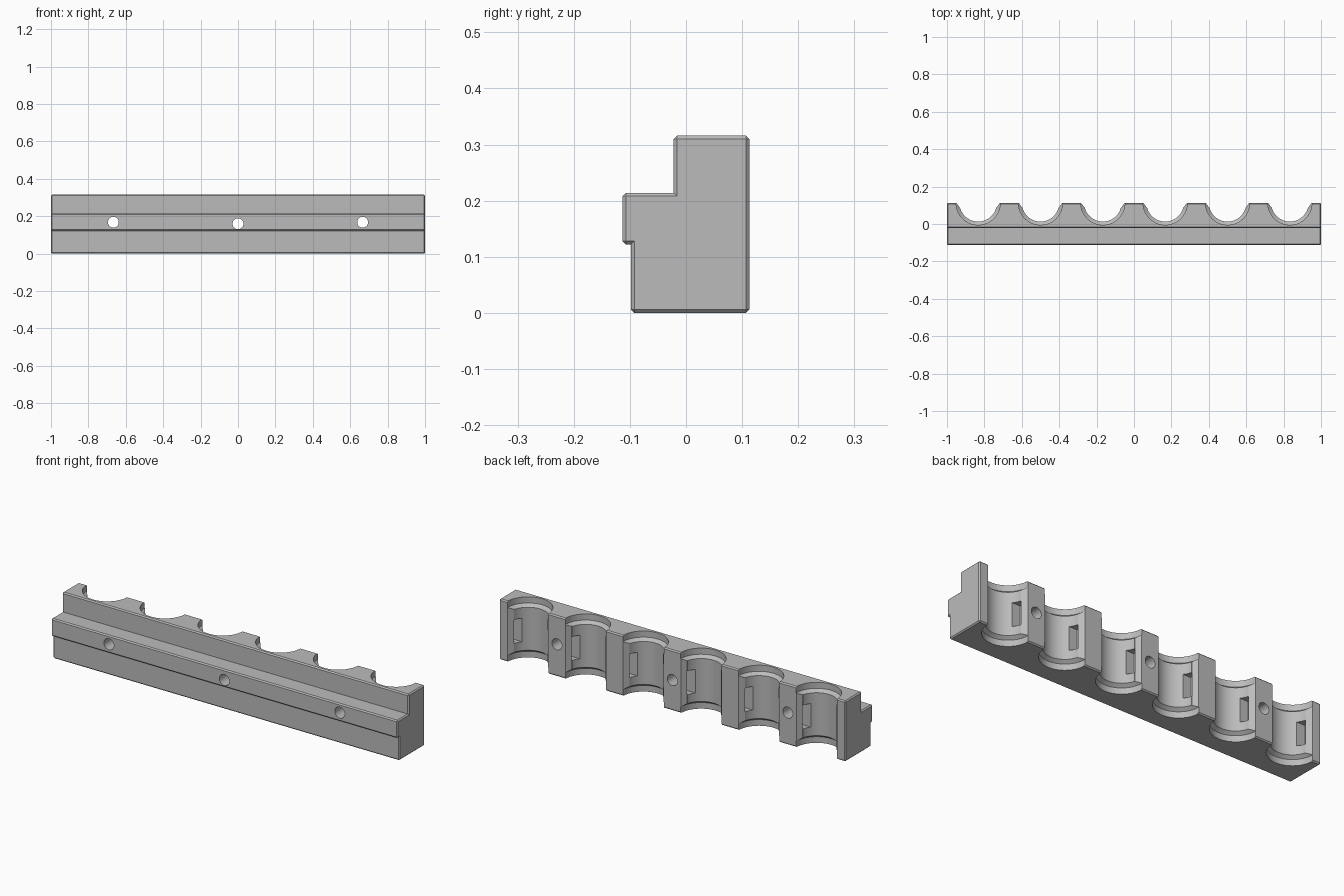
import bpy, bmesh
from math import cos, sin, tau

cube = bpy.data.objects.get("Cube")
if cube:
    bpy.data.objects.remove(cube, do_unlink=True)

BACK = 0.113          # y of the back face, also the axis of every bore
CHAMFER = 0.006
PITCH = 1 / 3
BORES = [PITCH * (i - 2.5) for i in range(6)]

grey = bpy.data.materials.new("plain_grey")
grey.use_nodes = True
grey.diffuse_color = (0.5, 0.5, 0.5, 1)
grey.node_tree.nodes["Principled BSDF"].inputs["Base Color"].default_value = (0.5, 0.5, 0.5, 1)


def finish(bm, name):
    """Turn a bmesh into a linked object."""
    bmesh.ops.remove_doubles(bm, verts=bm.verts, dist=1e-5)
    bmesh.ops.recalc_face_normals(bm, faces=bm.faces)
    mesh = bpy.data.meshes.new(name)
    bm.to_mesh(mesh)
    bm.free()
    obj = bpy.data.objects.new(name, mesh)
    bpy.context.collection.objects.link(obj)
    return obj


def loft(bm, rings):
    """Skin a list of closed rings and cap both ends."""
    loops = [[bm.verts.new(p) for p in ring] for ring in rings]
    for a, b in zip(loops, loops[1:]):
        for i in range(len(a)):
            j = (i + 1) % len(a)
            bm.faces.new((a[i], a[j], b[j], b[i]))
    bm.faces.new(loops[0])
    bm.faces.new(loops[-1])


def circle(radius, segments):
    return [(radius * cos(tau * i / segments), radius * sin(tau * i / segments))
            for i in range(segments)]


def box_cutter(bm, x0, x1, y0, y1, z0, z1):
    loft(bm, [[(x0, y0, z), (x1, y0, z), (x1, y1, z), (x0, y1, z)] for z in (z0, z1)])


# Stepped rail body with chamfered outer corners and ends
corners = [(-0.098, 0), (BACK, 0), (BACK, 0.316), (-0.022, 0.316),
           (-0.022, 0.214), (-BACK, 0.214), (-BACK, 0.122), (-0.098, 0.122)]


def unit(a, b):
    d = (b[0] - a[0], b[1] - a[1])
    size = abs(d[0]) + abs(d[1])
    return d[0] / size, d[1] / size


outer, inner = [], []
for i, p in enumerate(corners):
    d0 = unit(corners[i - 1], p)
    d1 = unit(p, corners[(i + 1) % len(corners)])
    inset = (p[0] - CHAMFER * (d0[1] + d1[1]), p[1] + CHAMFER * (d0[0] + d1[0]))
    convex = d0[0] * d1[1] - d0[1] * d1[0] > 0
    c = CHAMFER if convex else 0
    outer += [(p[0] - c * d0[0], p[1] - c * d0[1]), (p[0] + c * d1[0], p[1] + c * d1[1])]
    inner += [inset, inset]

bm = bmesh.new()
sections = [(-1, inner), (-1 + CHAMFER, outer), (1 - CHAMFER, outer), (1, inner)]
loops = [[bm.verts.new((x, y, z)) for y, z in ring] for x, ring in sections]
for a, b in zip(loops, loops[1:]):
    for i in range(len(a)):
        j = (i + 1) % len(a)
        bm.faces.new((a[i], a[j], b[j], b[i]))
bm.faces.new(loops[0])
bm.faces.new(loops[-1])
bmesh.ops.dissolve_degenerate(bm, dist=1e-5, edges=bm.edges)
body = finish(bm, "rack_body")
body.data.materials.append(grey)

# Bores with a wider mouth at top and bottom
NARROW, WIDE = 0.1, 0.118
steps = [(-0.02, WIDE), (0.032, WIDE), (0.046, NARROW),
         (0.27, NARROW), (0.284, WIDE), (0.34, WIDE)]
bores = bmesh.new()
for cx in BORES:
    loft(bores, [[(cx + x, BACK + y, z) for x, y in circle(r, 64)] for z, r in steps])

# Bevelled rear edges of the posts
flares = bmesh.new()
for cx in BORES:
    plan = [(-0.136, 0.138), (0.136, 0.138), (0.098, 0.088), (-0.098, 0.088)]
    loft(flares, [[(cx + x, y, z) for x, y in plan] for z in (-0.02, 0.34)])

# Rectangular pockets in both side walls of each bore
pockets = bmesh.new()
for cx in BORES:
    box_cutter(pockets, cx - 0.125, cx + 0.125, 0.05, 0.088, 0.092, 0.215)

# Screw holes through the posts
screws = bmesh.new()
for cx, cz in ((-2 * PITCH, 0.168), (0, 0.16), (2 * PITCH, 0.168)):
    loft(screws, [[(cx + x, y, cz + z) for x, z in circle(0.029, 32)] for y in (-0.2, 0.2)])

cutters = [finish(bores, "bore_cutter"), finish(flares, "flare_cutter"),
           finish(pockets, "pocket_cutter"), finish(screws, "screw_hole_cutter")]
bpy.context.view_layer.objects.active = body
body.select_set(True)
for cutter in cutters:
    cutter.hide_render = True
    mod = body.modifiers.new(cutter.name, 'BOOLEAN')
    mod.operation = 'DIFFERENCE'
    mod.solver = 'EXACT'
    mod.object = cutter
    bpy.ops.object.modifier_apply(modifier=mod.name)
    bpy.data.objects.remove(cutter, do_unlink=True)

# Smooth bores, crisp edges
bpy.ops.object.shade_smooth_by_angle(angle=0.5)
